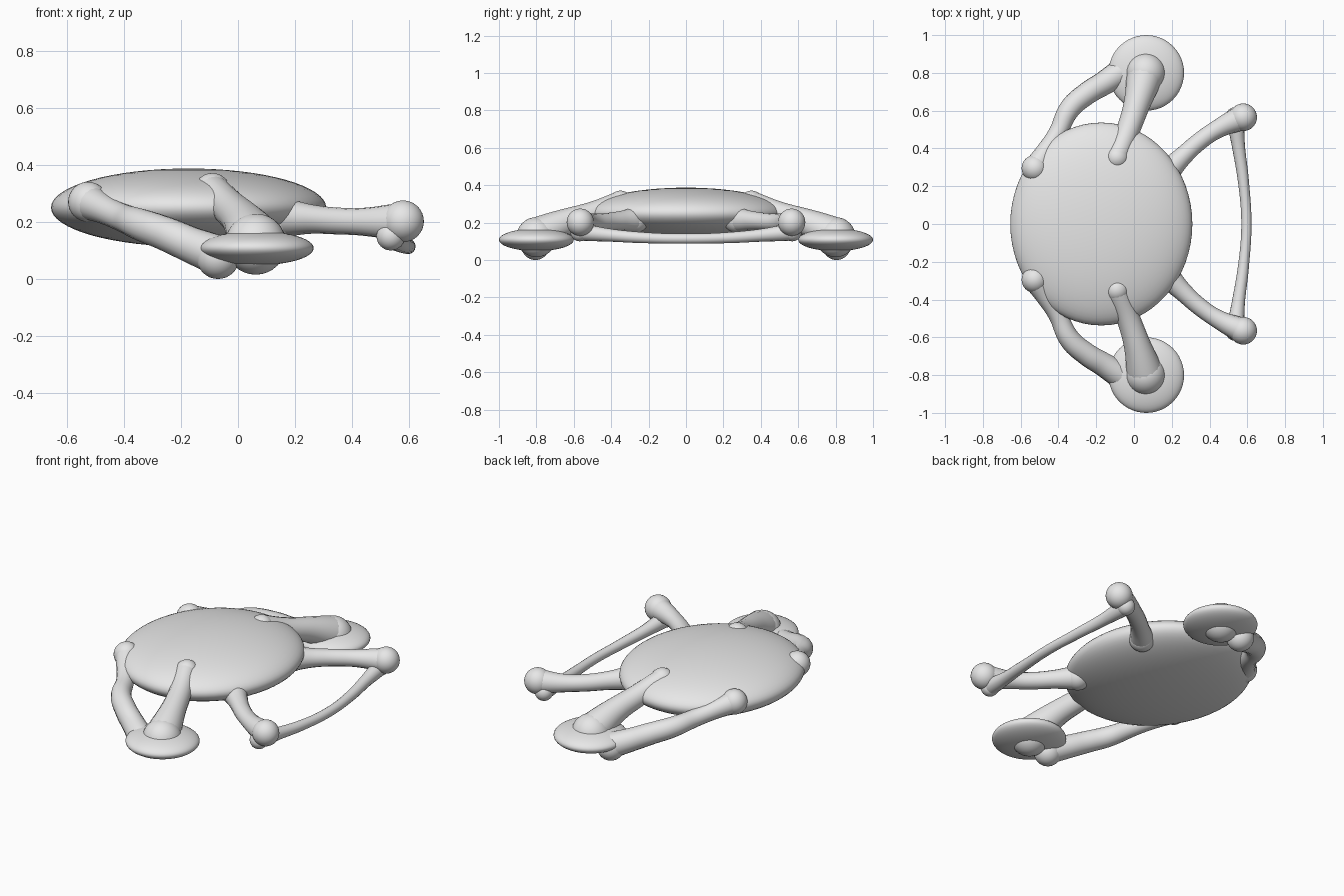
import bpy

cube = bpy.data.objects.get("Cube")
if cube:
    bpy.data.objects.remove(cube, do_unlink=True)

grey = bpy.data.materials.new("plain_grey")
grey.use_nodes = True
grey.diffuse_color = (0.8, 0.8, 0.8, 1)
grey.node_tree.nodes["Principled BSDF"].inputs["Base Color"].default_value = (0.8, 0.8, 0.8, 1)


def finish(obj, name):
    obj.name = name
    obj.data.materials.clear()
    obj.data.materials.append(grey)
    bpy.ops.object.shade_smooth()


def ellipsoid(name, centre, radii, segments=48, rings=24):
    bpy.ops.mesh.primitive_uv_sphere_add(segments=segments, ring_count=rings, location=centre)
    obj = bpy.context.object
    obj.scale = radii
    bpy.ops.object.transform_apply(location=False, rotation=False, scale=True)
    finish(obj, name)


def ball(name, centre, r):
    ellipsoid(name, centre, (r, r, r), 32, 16)


def limb(name, points, side):
    """Smooth tapering tube through (x, y, z, radius) points."""
    curve = bpy.data.curves.new(name, "CURVE")
    curve.dimensions = "3D"
    curve.bevel_depth = 1
    curve.bevel_resolution = 6
    curve.resolution_u = 10
    curve.use_fill_caps = True
    spline = curve.splines.new("BEZIER")
    spline.bezier_points.add(len(points) - 1)
    for p, (x, y, z, r) in zip(spline.bezier_points, points):
        p.co = (x, y * side, z)
        p.radius = r
        p.handle_left_type = p.handle_right_type = "AUTO"
    spline.radius_interpolation = "CARDINAL"
    obj = bpy.data.objects.new(name, curve)
    bpy.context.collection.objects.link(obj)
    bpy.ops.object.select_all(action="DESELECT")
    obj.select_set(True)
    bpy.context.view_layer.objects.active = obj
    bpy.ops.object.convert(target="MESH")
    finish(bpy.context.object, name)


# Domed disc body
ellipsoid("body", (-0.173, 0, 0.25), (0.482, 0.537, 0.137), 64, 32)

# Paths for one side, mirrored across y
strut = [(-0.09, 0.355, 0.305, 0.062), (-0.03, 0.50, 0.25, 0.062),
         (0.02, 0.65, 0.20, 0.073), (0.058, 0.79, 0.135, 0.096)]
curved_arm = [(-0.525, 0.295, 0.27, 0.062), (-0.47, 0.38, 0.245, 0.052),
              (-0.405, 0.48, 0.215, 0.049), (-0.34, 0.61, 0.19, 0.056),
              (-0.25, 0.69, 0.157, 0.06), (-0.16, 0.745, 0.118, 0.064),
              (-0.075, 0.80, 0.085, 0.07)]
side_arm = [(0.17, 0.27, 0.215, 0.066), (0.25, 0.35, 0.21, 0.052),
            (0.35, 0.44, 0.203, 0.047), (0.45, 0.507, 0.2, 0.05),
            (0.575, 0.565, 0.2, 0.066)]

for side, word in ((1, "back"), (-1, "front")):
    # Foot pad with its supporting strut
    ellipsoid(word + "_foot_pad", (0.065, 0.8 * side, 0.108), (0.2, 0.2, 0.06))
    ball(word + "_foot_joint", (0.062, 0.8 * side, 0.122), 0.107)
    ball(word + "_strut_joint", (-0.09, 0.35 * side, 0.307), 0.064)
    limb(word + "_strut", strut, side)
    # Curved arm around the body
    ball(word + "_shoulder", (-0.525, 0.295 * side, 0.27), 0.07)
    ball(word + "_ankle", (-0.07, 0.805 * side, 0.075), 0.075)
    limb(word + "_curved_arm", curved_arm, side)
    # Arm reaching to the crossbar
    ball(word + "_side_root", (0.17, 0.27 * side, 0.215), 0.07)
    ball(word + "_side_knob", (0.578, 0.565 * side, 0.202), 0.073)
    limb(word + "_side_arm", side_arm, side)
    ball(word + "_crossbar_end", (0.535, 0.568 * side, 0.15), 0.05)

# Bowed crossbar
half_bar = [(0.535, 0.565, 0.15, 0.046), (0.552, 0.42, 0.134, 0.035),
            (0.58, 0.22, 0.119, 0.029)]
bar = half_bar + [(0.595, 0, 0.114, 0.027)] + [(x, -y, z, r) for x, y, z, r in reversed(half_bar)]
limb("crossbar", bar, 1)
